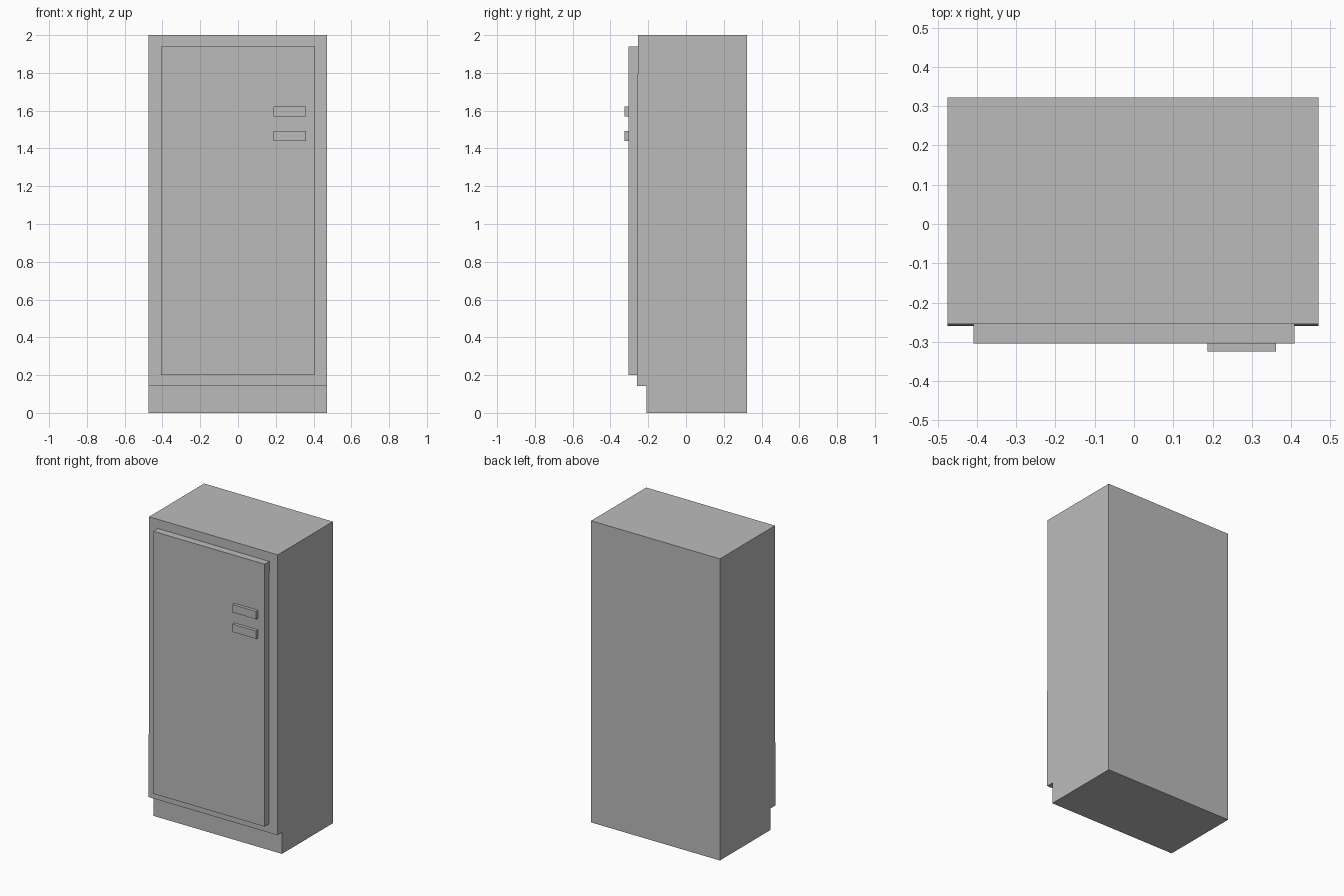
import bpy
import bmesh

cube = bpy.data.objects.get("Cube")
if cube:
    bpy.data.objects.remove(cube, do_unlink=True)

grey = bpy.data.materials.new("plain grey")
grey.use_nodes = True
colour = (0.5, 0.5, 0.5, 1)
grey.diffuse_color = colour
grey.node_tree.nodes["Principled BSDF"].inputs["Base Color"].default_value = colour


def extrude_profile(name, profile, x0, x1):
    """Sweep a closed (y, z) side profile from x0 to x1."""
    bm = bmesh.new()
    face = bm.faces.new([bm.verts.new((x0, y, z)) for y, z in profile])
    swept = bmesh.ops.extrude_face_region(bm, geom=[face])["geom"]
    verts = [g for g in swept if isinstance(g, bmesh.types.BMVert)]
    bmesh.ops.translate(bm, verts=verts, vec=(x1 - x0, 0, 0))
    bmesh.ops.recalc_face_normals(bm, faces=bm.faces)
    mesh = bpy.data.meshes.new(name)
    bm.to_mesh(mesh)
    bm.free()
    mesh.materials.append(grey)
    obj = bpy.data.objects.new(name, mesh)
    bpy.context.collection.objects.link(obj)
    return obj


def slab(name, x0, x1, y0, y1, z0, z1):
    return extrude_profile(name, [(y0, z0), (y1, z0), (y1, z1), (y0, z1)], x0, x1)


# Cabinet with a recessed toe kick below the door
BACK, FRONT, KICK = 0.322, -0.255, -0.21
extrude_profile("cabinet", [(KICK, 0), (BACK, 0), (BACK, 2), (FRONT, 2),
                            (FRONT - 0.004, 0.143), (KICK, 0.143)], -0.474, 0.47)

# Single raised door
slab("door", -0.408, 0.408, -0.304, FRONT + 0.005, 0.2, 1.94)

# Pair of flat handles near the left edge of the door
for name, z in (("upper_handle", 1.57), ("lower_handle", 1.44)):
    slab(name, 0.187, 0.361, -0.325, -0.3, z, z + 0.052)
